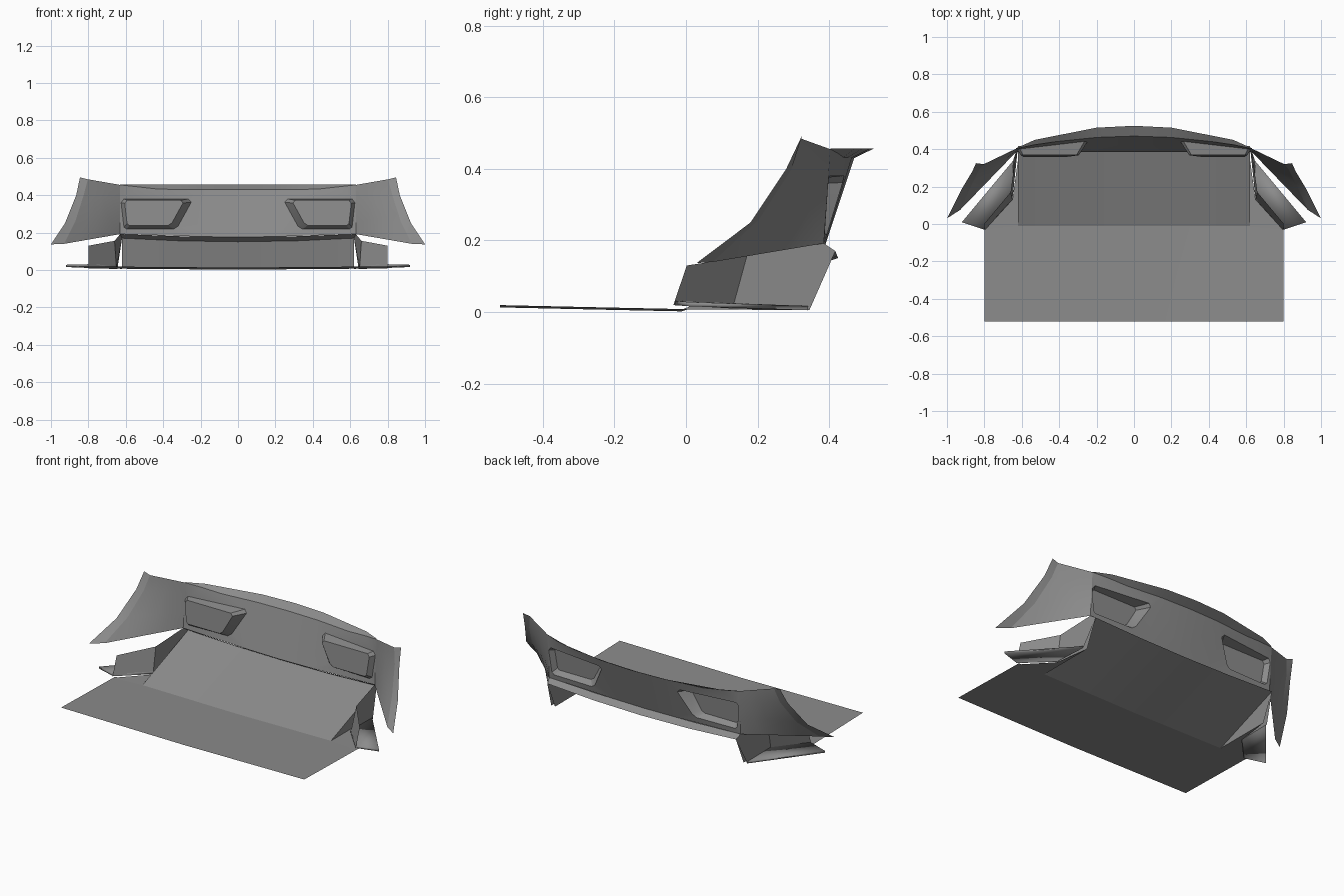
import bpy, math
from mathutils import Vector

cube = bpy.data.objects.get("Cube")
if cube:
    bpy.data.objects.remove(cube, do_unlink=True)

grey = bpy.data.materials.new("plain grey")
grey.use_nodes = True
colour = (0.26, 0.26, 0.26, 1)
grey.diffuse_color = colour
grey.node_tree.nodes["Principled BSDF"].inputs["Base Color"].default_value = colour


def part(name, verts, faces, thick=0):
    """One mesh for the left half, mirrored to the right."""
    mesh = bpy.data.meshes.new(name)
    mesh.from_pydata([tuple(v) for v in verts], [], faces)
    mesh.materials.append(grey)
    obj = bpy.data.objects.new(name, mesh)
    bpy.context.collection.objects.link(obj)
    bpy.ops.object.select_all(action='DESELECT')
    bpy.context.view_layer.objects.active = obj
    obj.select_set(True)
    bpy.ops.object.shade_smooth_by_angle(angle=math.radians(25))
    if thick:
        solid = obj.modifiers.new("Thickness", 'SOLIDIFY')
        solid.thickness = thick
        solid.offset = 0
    mirror = obj.modifiers.new("Mirror", 'MIRROR')
    mirror.use_clip = True
    return obj


def loft(name, rows, thick=0):
    """Sheet through rows of equally many points."""
    n = len(rows[0])
    faces = [(r * n + i, r * n + i + 1, (r + 1) * n + i + 1, (r + 1) * n + i)
             for r in range(len(rows) - 1) for i in range(n - 1)]
    return part(name, [p for row in rows for p in row], faces, thick)


def curve(points, x):
    """Linear interpolation along (x, value) pairs."""
    for (x0, a), (x1, b) in zip(points, points[1:]):
        if x <= x1:
            return a + (b - a) * (x - x0) / (x1 - x0)
    return points[-1][1]


TOP_Y = [(0, .47), (.2, .463), (.42, .44), (.53, .424), (.63, .403)]
TOP_Z = [(0, .43), (.42, .432), (.63, .455)]
LOW_Z = [(0, .176), (.3, .18), (.63, .192)]
LIP_Y = [(0, .525), (.2, .515), (.53, .45), (.63, .405)]
BACK_Y = .385


def on_panel(x, z):
    low, top = curve(LOW_Z, x), curve(TOP_Z, x)
    t = (z - low) / (top - low)
    return Vector((x, BACK_Y + (curve(TOP_Y, x) - BACK_Y) * t, z))


def low(x):
    return on_panel(x, curve(LOW_Z, x))


def top(x):
    return on_panel(x, curve(TOP_Z, x))


# Main panel with an opening for the pocket
hole = [on_panel(x, z) for x, z in
        [(.265, .38), (.61, .38), (.625, .36), (.61, .23), (.595, .218),
         (.345, .218), (.32, .235), (.25, .362)]]
verts = [low(0), top(0), low(.2), top(.2), low(.63), top(.63),
         top(.42), top(.53)] + hole
part("rear_panel", verts,
     [(0, 2, 3, 1), (3, 15, 8), (3, 8, 6), (6, 8, 9, 7), (7, 9, 5), (5, 9, 10),
      (5, 10, 11, 4), (4, 11, 12), (4, 12, 13, 2), (2, 13, 14), (2, 14, 15, 3)])

# Recessed pocket: sloping walls and a flat floor
centre = sum(hole, Vector()) / len(hole)
inner = []
for p in hole:
    q = centre + (p - centre) * .83
    inner.append(Vector((q.x + .01, .36 + (q.z - .25) * .08, q.z + .007)))
n = len(hole)
part("lamp_pocket", hole + inner,
     [(i, (i + 1) % n, n + (i + 1) % n, n + i) for i in range(n)]
     + [tuple(range(n, 2 * n))])

# Top lip
xs = [0, .1, .2, .31, .42, .53, .63]
loft("top_lip", [[top(x) for x in xs],
                 [(x, curve(LIP_Y, x), .457) for x in xs]])

# Corner panel sweeping forward to the wheel arch, and the arch flange
arch = [Vector(p) for p in [(.93, .075, .14), (.87, .205, .26),
                            (.825, .295, .40), (.803, .32, .485)]]
flange = [(1, .03, .137), (.925, .18, .25), (.865, .28, .40), (.845, .325, .495)]
side = [low(.63).lerp(top(.63), t) for t in (0, .35, .75, 1)]
loft("corner_panel", [[a.lerp(b, t) for a, b in zip(side, arch)]
                      for t in (0, .25, .5, .75, 1)])
loft("arch_flange", [arch, flange])

# Flat floor, with the small wing outside the ramp
xs = [0, .31, .62, .8]
loft("floor", [[(x, -.52, .013 + .008 * x) for x in xs],
               [(x, -.25, .007 + .008 * x) for x in xs],
               [(x, -.012, .002 + .008 * x) for x in xs]])
part("floor_corner", [(.62, -.012, .007), (.8, -.03, .009), (.65, .13, .008),
                      (.62, .345, .006)], [(0, 1, 2, 3)])

# Rising ramp and the strip that returns to the panel
ramp_end = [(x, .425 - .02 * x * x, .151 + .05 * x * x) for x in xs[:3]]
loft("diffuser_ramp", [[(x, -.012, .002 + .008 * x) for x in xs[:3]], ramp_end])
loft("panel_return", [ramp_end, [low(x) for x in xs[:2]] + [low(.63)]])
part("ramp_side", [(.62, -.012, .007), (.62, .345, .006), ramp_end[2]], [(0, 1, 2)])

# Kinked side wall
part("diffuser_wall",
     [(.645, .345, .006), ramp_end[2], low(.63), (.66, .17, .156),
      (.65, .13, .01), (.8, -.035, .02), (.8, .002, .13)],
     [(0, 1, 2, 3, 4), (4, 3, 6, 5)])

# Winglet at the foot of the wall
part("side_winglet", [(.645, .34, .011), (.92, .01, .022), (.8, -.03, .025),
                      (.65, .13, .018)], [(0, 1, 2, 3)], .012)
